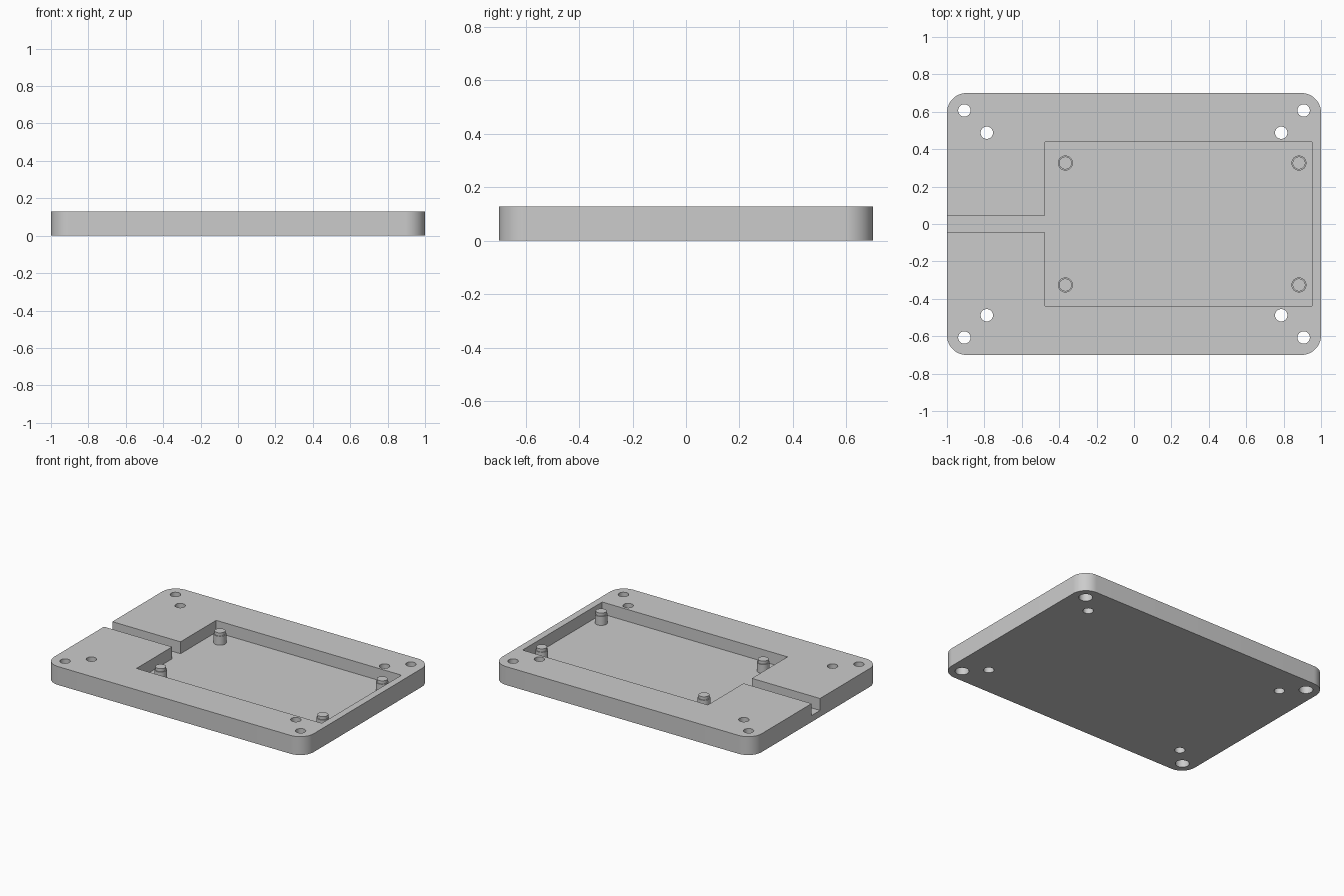
import bpy, bmesh
from math import cos, sin, pi, radians

if "Cube" in bpy.data.objects:
    bpy.data.objects.remove(bpy.data.objects["Cube"])

HALF_X, HALF_Y, HEIGHT = 1.0, 0.7, 0.128
CORNER, FLOOR, OVER = 0.105, 0.045, 0.05

grey = bpy.data.materials.new("plain grey")
grey.use_nodes = True
grey.diffuse_color = (0.6, 0.6, 0.6, 1)
grey.node_tree.nodes["Principled BSDF"].inputs["Base Color"].default_value = (0.6, 0.6, 0.6, 1)


def circle(x, y, r, n=48):
    return [(x + r * cos(2 * pi * i / n), y + r * sin(2 * pi * i / n)) for i in range(n)]


def prisms(name, parts):
    """One object from (outline, bottom, top) prisms."""
    bm = bmesh.new()
    for outline, low, high in parts:
        face = bm.faces.new([bm.verts.new((x, y, low)) for x, y in outline])
        top = bmesh.ops.extrude_face_region(bm, geom=[face])["geom"]
        bmesh.ops.translate(bm, vec=(0, 0, high - low),
                            verts=[v for v in top if isinstance(v, bmesh.types.BMVert)])
    bmesh.ops.recalc_face_normals(bm, faces=bm.faces)
    mesh = bpy.data.meshes.new(name)
    bm.to_mesh(mesh)
    bm.free()
    mesh.materials.append(grey)
    obj = bpy.data.objects.new(name, mesh)
    bpy.context.collection.objects.link(obj)
    return obj


def activate(obj):
    bpy.ops.object.select_all(action='DESELECT')
    obj.select_set(True)
    bpy.context.view_layer.objects.active = obj


def cut(body, cutter):
    mod = body.modifiers.new("cut", 'BOOLEAN')
    mod.operation, mod.solver, mod.object = 'DIFFERENCE', 'EXACT', cutter
    activate(body)
    bpy.ops.object.modifier_apply(modifier=mod.name)
    bpy.data.objects.remove(cutter)


def four(x, y):
    return [(sx * x, sy * y) for sx in (-1, 1) for sy in (-1, 1)]


# Base plate with rounded corners
outline = []
for quarter, (sx, sy) in enumerate([(1, 1), (-1, 1), (-1, -1), (1, -1)]):
    for i in range(17):
        a = (quarter + i / 16) * pi / 2
        outline.append((sx * (HALF_X - CORNER) + CORNER * cos(a),
                        sy * (HALF_Y - CORNER) + CORNER * sin(a)))
plate = prisms("base_plate", [(outline, 0, HEIGHT)])

# Pocket joined to the cable channel
left, right, side, slot = -0.475, 0.952, 0.438, 0.046
pocket = [(right, -side), (right, side), (left, side), (left, slot),
          (-HALF_X - OVER, slot), (-HALF_X - OVER, -slot), (left, -slot), (left, -side)]
cut(plate, prisms("pocket_cutter", [(pocket, FLOOR, HEIGHT + OVER)]))

# Through holes, the corner ones widened from below
corners, inner = four(0.907, 0.607), four(0.787, 0.488)
cut(plate, prisms("hole_cutter",
                  [(circle(x, y, 0.033), -OVER, HEIGHT + OVER) for x, y in corners + inner]))
cut(plate, prisms("counterbore_cutter",
                  [(circle(x, y, 0.044), -OVER, 0.055) for x, y in corners]))
activate(plate)
bpy.ops.object.shade_smooth_by_angle(angle=radians(30))

# Stepped mounting posts on the pocket floor
for end, x in (("right", -0.367), ("left", 0.882)):
    for face, y in (("front", -0.326), ("back", 0.326)):
        post = prisms(f"{face}_{end}_post", [(circle(x, y, 0.04), FLOOR - 0.01, 0.107),
                                             (circle(x, y, 0.034), 0.1, HEIGHT)])
        activate(post)
        bpy.ops.object.shade_smooth_by_angle(angle=radians(30))
